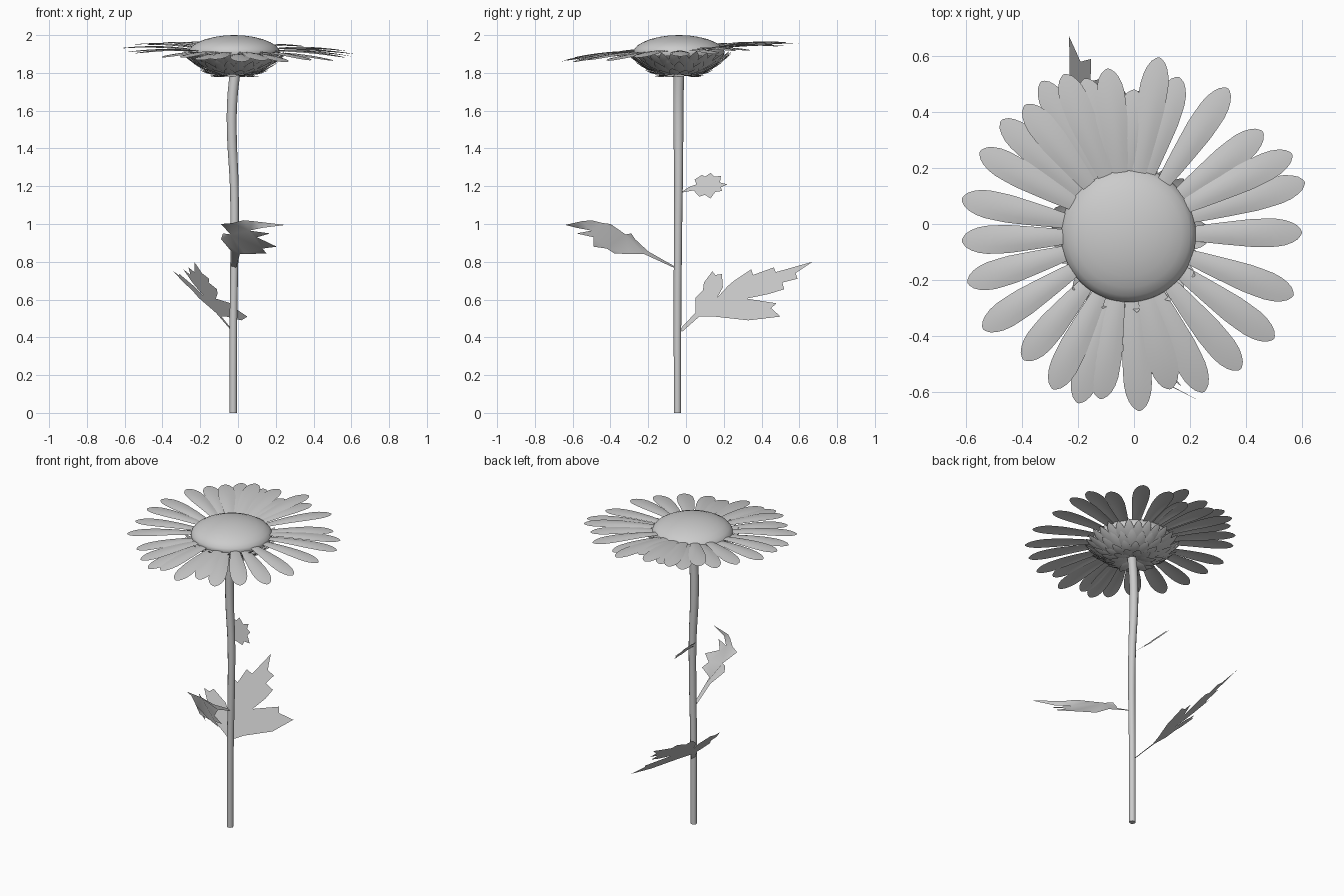
import bpy, bmesh, math
from mathutils import Vector

if "Cube" in bpy.data.objects:
    bpy.data.objects.remove(bpy.data.objects["Cube"])

CX, CY = -0.02, -0.037   # flower head centre


def finish(name, bm, smooth=True):
    me = bpy.data.meshes.new(name)
    bm.to_mesh(me)
    bm.free()
    for p in me.polygons:
        p.use_smooth = smooth
    ob = bpy.data.objects.new(name, me)
    bpy.context.collection.objects.link(ob)
    return ob


def blade(bm, base, tip, widths, up, bulge, cup, cols=4, rows=12):
    """Petal-like strip: widths are (t, half width) pairs, up is its outer side."""
    base, tip = Vector(base), Vector(tip)
    d = (tip - base).normalized()
    side = Vector(up).cross(d).normalized()
    nrm = d.cross(side)
    grid = []
    for i in range(rows + 1):
        t = math.sin(i / rows * math.pi / 2)      # denser towards the round tip
        for (t0, w0), (t1, w1) in zip(widths, widths[1:]):
            if t <= t1 + 1e-6:
                w = w0 + (w1 - w0) * (t - t0) / (t1 - t0)
                break
        c = base.lerp(tip, t) + nrm * bulge * 4 * t * (1 - t)
        row = []
        for j in range(cols + 1):
            u = 2 * j / cols - 1
            row.append(bm.verts.new(c + side * w * u - nrm * cup * u * u * math.sin(math.pi * t)))
        grid.append(row)
    for a, b in zip(grid, grid[1:]):
        for j in range(cols):
            bm.faces.new((a[j], b[j], b[j + 1], a[j + 1]))


def lathe(name, profile, n=64):
    bm = bmesh.new()
    vs = [bm.verts.new((CX + r, CY, z)) for r, z in profile]
    es = [bm.edges.new(p) for p in zip(vs, vs[1:])]
    bmesh.ops.spin(bm, geom=vs + es, cent=(CX, CY, 0), axis=(0, 0, 1),
                   angle=math.tau, steps=n, use_duplicate=False)
    bmesh.ops.remove_doubles(bm, verts=bm.verts, dist=1e-4)
    bmesh.ops.recalc_face_normals(bm, faces=bm.faces)
    return finish(name, bm)


def leaf(name, outline):
    bm = bmesh.new()
    f = bm.faces.new([bm.verts.new(p) for p in outline])
    f.normal_update()
    if f.normal.z < 0:
        f.normal_flip()
    bmesh.ops.triangulate(bm, faces=[f])
    return finish(name, bm)


# Stem: gently bent tapering tube
cu = bpy.data.curves.new("stem", 'CURVE')
cu.dimensions = '3D'
cu.bevel_depth = 0.02
cu.bevel_resolution = 4
cu.use_fill_caps = True
cu.resolution_u = 6
path = [(-.025, -.045, 0, .95), (-.024, -.045, .5, 1), (-.018, -.042, 1, 1.1),
        (-.02, -.04, 1.2, 1.15), (-.033, -.04, 1.5, 1.3), (-.03, -.04, 1.66, 1.35),
        (-.015, -.037, 1.81, 1.4)]
sp = cu.splines.new('BEZIER')
sp.bezier_points.add(len(path) - 1)
for bp, (x, y, z, r) in zip(sp.bezier_points, path):
    bp.co, bp.radius = (x, y, z), r
    bp.handle_left_type = bp.handle_right_type = 'AUTO'
sp.use_smooth = True
bpy.context.collection.objects.link(bpy.data.objects.new("stem", cu))

# Domed flower centre and the green cup below it
lathe("flower_centre", [(0, 2.0), (.05, 1.998), (.10, 1.991), (.15, 1.979), (.19, 1.963),
                        (.22, 1.945), (.237, 1.925), (.242, 1.908), (.235, 1.89)])
lathe("cup", [(0, 1.797), (.08, 1.80), (.14, 1.825), (.19, 1.865), (.225, 1.895), (.235, 1.905)])

# Petals: one per tip position read from above
tips = [(.61, .15), (.565, .25), (.46, .33), (.335, .485), (.16, .525), (.09, .595), (0, .48),
        (-.095, .555), (-.175, .52), (-.25, .535), (-.33, .51), (-.39, .425), (-.475, .37),
        (-.55, .26), (-.615, .09), (-.615, -.06), (-.595, -.21), (-.54, -.375), (-.395, -.485),
        (-.29, -.59), (-.2, -.64), (-.12, -.625), (.02, -.668), (.13, -.59), (.25, -.6),
        (.38, -.52), (.5, -.41), (.57, -.255), (.6, -.03)]
petal_w = [(0, .018), (.3, .036), (.6, .05), (.78, .051), (.88, .044), (.95, .031), (.985, .017), (1, .003)]
bm = bmesh.new()
for k, (x, y) in enumerate(tips):
    d = Vector((x - CX, y - CY)).normalized()
    off = (k % 2) * 0.008
    blade(bm, (CX + d.x * .17, CY + d.y * .17, 1.91 + .012 * d.y + off),
          (x, y, 1.905 + .045 * d.y - .018 * d.x + off), petal_w, (0, 0, 1), .018, .008)
finish("petals", bm)

# Overlapping bracts under the head: count, base r/z, tip r/z
bract_w = [(0, .018), (.4, .029), (.7, .026), (.9, .014), (1, .002)]
bm = bmesh.new()
for row, (n, r0, z0, r1, z1) in enumerate([(11, .025, 1.80, .14, 1.782), (16, .06, 1.792, .185, 1.815),
                                           (22, .10, 1.80, .235, 1.86), (28, .15, 1.825, .28, 1.905)]):
    for k in range(n):
        a = math.tau * (k + .5 * (row % 2)) / n
        c, s = math.cos(a), math.sin(a)
        blade(bm, (CX + c * r0, CY + s * r0, z0), (CX + c * r1, CY + s * r1, z1 + .008 * (k % 2)),
              bract_w, (c * .3, s * .3, -1), .012, .006, 2, 6)
finish("bracts", bm)

# Large low leaf at the back: outline (y, z) on a sloping plane
low = [(-.035, .44), (.05, .53), (.05, .61), (.09, .65), (.095, .69), (.14, .75), (.155, .73),
       (.19, .735), (.195, .665), (.165, .61), (.22, .67), (.255, .70), (.345, .76), (.355, .73),
       (.465, .77), (.475, .745), (.67, .80), (.58, .74), (.59, .71), (.51, .69), (.52, .655),
       (.44, .63), (.32, .605), (.48, .58), (.45, .555), (.50, .51), (.33, .49), (.15, .51),
       (.07, .51), (-.02, .43)]
leaf("low_leaf", [(.481 + .319 * y - 1.158 * z, y, z) for y, z in low])

# Small high leaf
high = [(-.03, 1.165), (.015, 1.195), (.055, 1.21), (.045, 1.235), (.085, 1.26), (.10, 1.25),
        (.13, 1.27), (.15, 1.25), (.185, 1.255), (.18, 1.22), (.22, 1.21), (.185, 1.195),
        (.19, 1.175), (.155, 1.17), (.13, 1.135), (.10, 1.155), (.07, 1.145), (.04, 1.178)]
leaf("high_leaf", [(-.035 - (z - 1.165) * .95, y, z) for y, z in high])

# Middle leaf at the front, curling over at its tip
leaf("middle_leaf", [(-.035, -.05, .77), (-.035, -.2, .855), (-.09, -.27, .92), (-.08, -.29, .95),
                     (-.04, -.32, .945), (-.09, -.40, 1.0), (-.03, -.44, 1.005), (.03, -.50, 1.02),
                     (.08, -.55, 1.015), (.25, -.64, .995), (.13, -.58, .98), (.06, -.50, .965),
                     (.17, -.58, .95), (.10, -.49, .93), (.205, -.49, .88), (.13, -.42, .87),
                     (.15, -.38, .845), (.04, -.30, .84), (.01, -.22, .84), (-.012, -.05, .762)])
